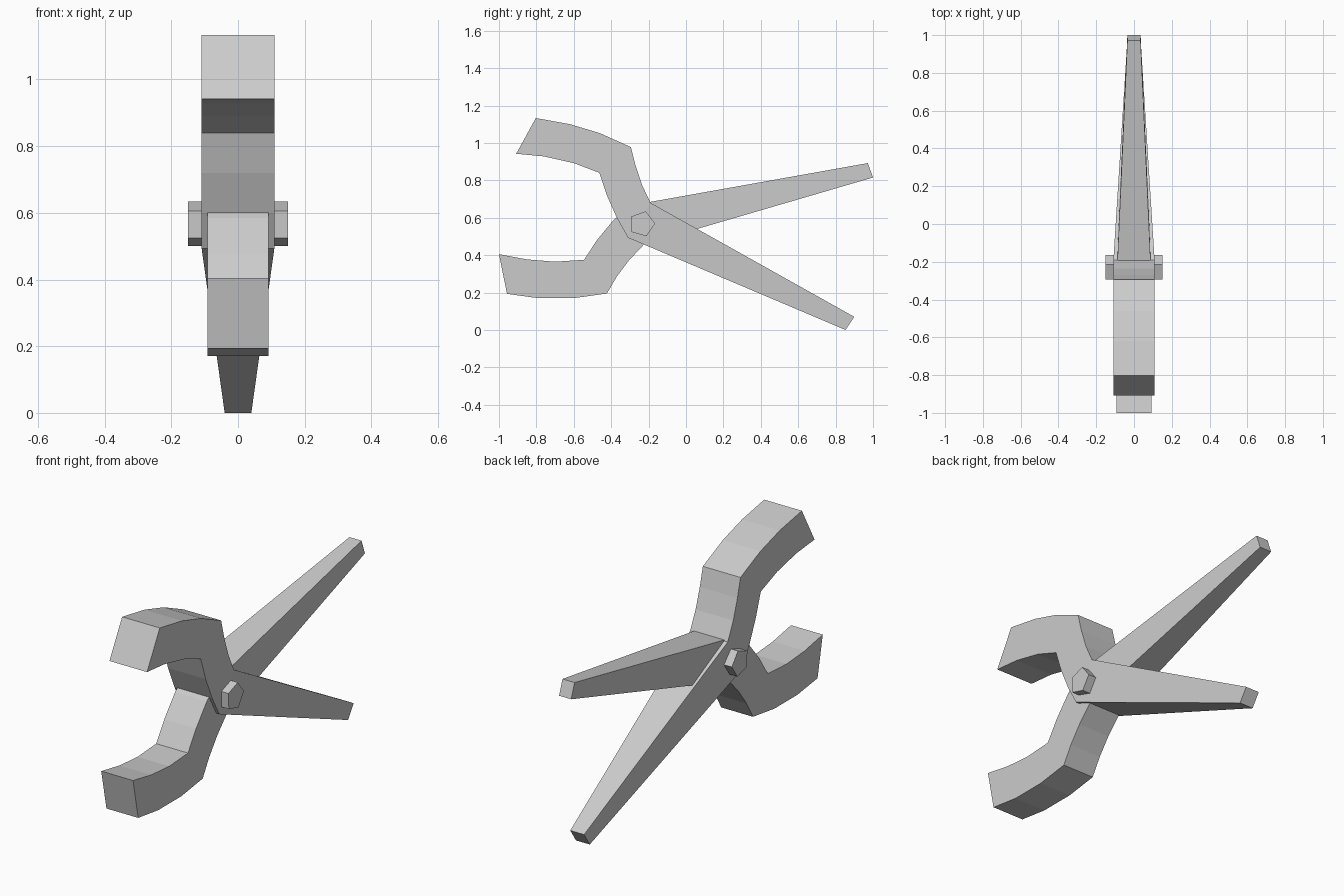
import bpy, bmesh, math

if "Cube" in bpy.data.objects:
    bpy.data.objects.remove(bpy.data.objects["Cube"])


def make_arm(name, outer, inner, half, tip_half):
    """Loft rectangular sections between outer and inner (y, z) edges; the last section is the thin tip."""
    bm = bmesh.new()
    rings = []
    for i, (o, n) in enumerate(zip(outer, inner)):
        w = tip_half if i == len(outer) - 1 else half
        rings.append([bm.verts.new(c) for c in
                      ((-w, *o), (w, *o), (w, *n), (-w, *n))])
    for a, b in zip(rings, rings[1:]):
        for k in range(4):
            m = (k + 1) % 4
            bm.faces.new((a[k], a[m], b[m], b[k]))
    bm.faces.new(rings[0])
    bm.faces.new(rings[-1][::-1])
    bmesh.ops.recalc_face_normals(bm, faces=bm.faces)
    mesh = bpy.data.meshes.new(name)
    bm.to_mesh(mesh)
    bm.free()
    obj = bpy.data.objects.new(name, mesh)
    bpy.context.collection.objects.link(obj)
    return obj


# Arm with the upper handle and the lower jaw
make_arm("upper_handle_arm",
         [(-.803, 1.133), (-.62, 1.10), (-.46, 1.052), (-.295, .978),
          (-.27, .88), (-.235, .775), (-.19, .68), (.90, .07)],
         [(-.908, .942), (-.76, .928), (-.60, .892), (-.463, .84),
          (-.423, .72), (-.37, .60), (-.31, .493), (.853, .0)],
         .109, .04)

# Slightly narrower arm with the lower handle and the upper jaw
make_arm("lower_handle_arm",
         [(-.957, .193), (-.79, .17), (-.60, .17), (-.423, .195),
          (-.37, .285), (-.305, .372), (-.225, .457), (1.0, .815)],
         [(-1.0, .405), (-.85, .377), (-.70, .365), (-.545, .375),
          (-.478, .478), (-.39, .585), (-.29, .667), (.972, .892)],
         .092, .035)

# Five-sided pivot pin running across both arms
bm = bmesh.new()
pin = [(-.235 + .07 * math.cos(a), .567 + .07 * math.sin(a))
       for a in (math.radians(2 + 72 * i) for i in range(5))]
face = bm.faces.new([bm.verts.new((-.15, y, z)) for y, z in pin])
top = bmesh.ops.extrude_face_region(bm, geom=[face], use_keep_orig=True)
bmesh.ops.translate(bm, vec=(.30, 0, 0),
                    verts=[g for g in top["geom"] if isinstance(g, bmesh.types.BMVert)])
bmesh.ops.recalc_face_normals(bm, faces=bm.faces)
mesh = bpy.data.meshes.new("pivot_pin")
bm.to_mesh(mesh)
bm.free()
bpy.context.collection.objects.link(bpy.data.objects.new("pivot_pin", mesh))
